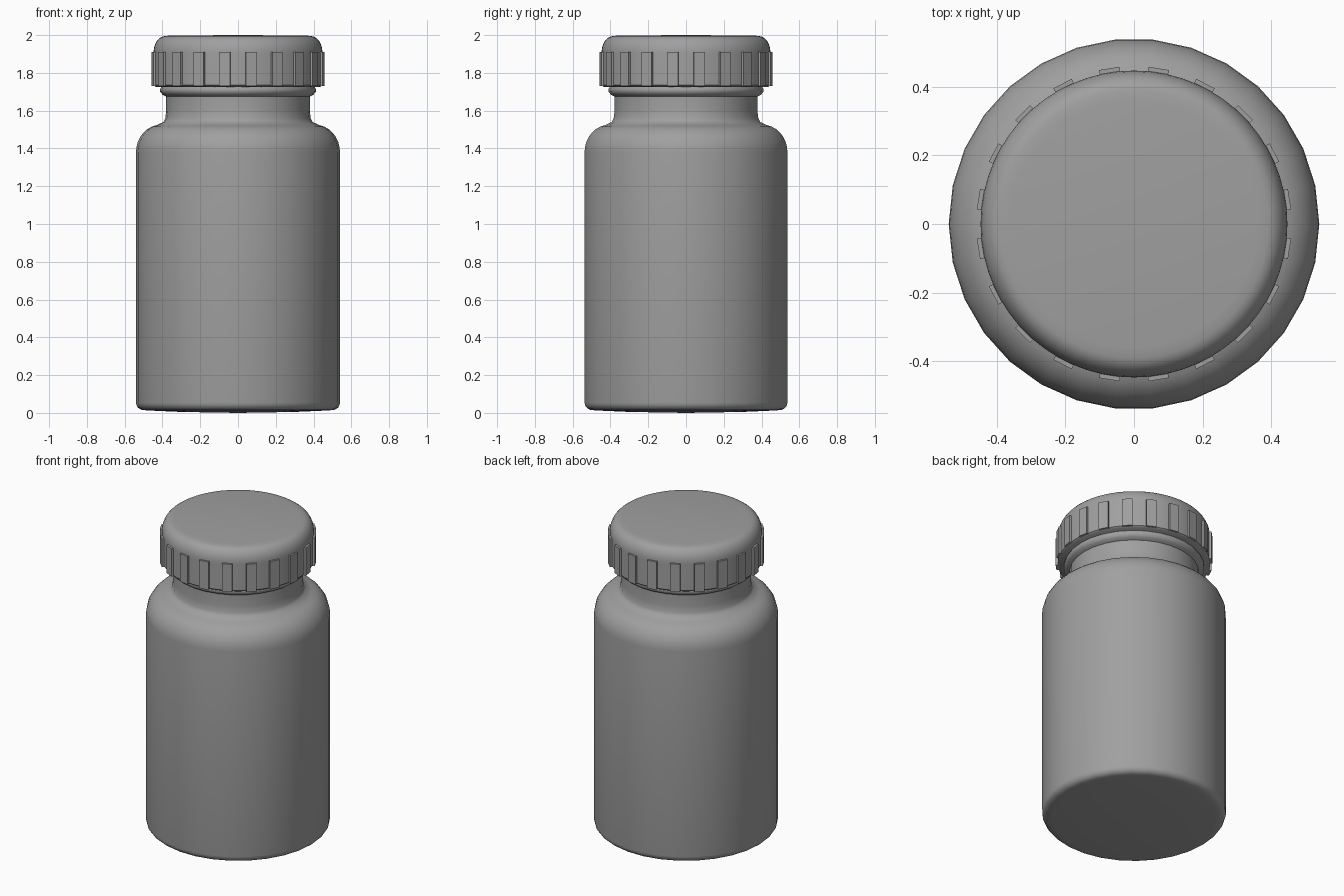
import bpy
import math
from mathutils import Matrix

if "Cube" in bpy.data.objects:
    bpy.data.objects.remove(bpy.data.objects["Cube"])

SIDES = 30
RIBS = 20


def make_material(name, value):
    mat = bpy.data.materials.new(name)
    mat.use_nodes = True
    color = (value, value, value, 1)
    mat.diffuse_color = color
    mat.node_tree.nodes["Principled BSDF"].inputs["Base Color"].default_value = color
    return mat


grey = make_material("plain grey", 0.35)


def finish(obj, angle):
    obj.data.materials.append(grey)
    bpy.ops.object.select_all(action="DESELECT")
    obj.select_set(True)
    bpy.context.view_layer.objects.active = obj
    bpy.ops.object.shade_smooth_by_angle(angle=math.radians(angle))


def lathe(name, profile, sides):
    """Spin a bottom-to-top (radius, height) profile; zero radius makes a pole."""
    verts, faces, rings = [], [], []
    for r, z in profile:
        count = sides if r > 0 else 1
        rings.append([len(verts) + i for i in range(count)])
        for i in range(count):
            a = math.tau * i / sides
            verts.append((r * math.cos(a), r * math.sin(a), z))
    for low, high in zip(rings, rings[1:]):
        for i in range(sides):
            j = (i + 1) % sides
            if len(low) == 1:
                faces.append((low[0], high[j], high[i]))
            elif len(high) == 1:
                faces.append((low[i], low[j], high[0]))
            else:
                faces.append((low[i], low[j], high[j], high[i]))
    mesh = bpy.data.meshes.new(name)
    mesh.from_pydata(verts, [], faces)
    obj = bpy.data.objects.new(name, mesh)
    bpy.context.collection.objects.link(obj)
    finish(obj, 40)
    return obj


def arc(cr, cz, rr, rz, start, end, steps):
    """Points of an elliptical arc, angles in degrees."""
    angles = [math.radians(start + (end - start) * i / steps) for i in range(steps + 1)]
    return [(cr + rr * math.cos(a), cz + rz * math.sin(a)) for a in angles]


# Bottle: slightly domed base, straight wall, round shoulder, neck and collar
body = [(0, 0), (0.3, 0.005), (0.48, 0.013)]
body += arc(0.5, 0.055, 0.04, 0.04, -80, 0, 4)
body += arc(0.41, 1.38, 0.13, 0.145, 0, 80, 7)
body += [(0.395, 1.54), (0.385, 1.56), (0.38, 1.6), (0.38, 1.675)]
body += [(0.4, 1.685), (0.412, 1.7), (0.412, 1.715), (0.4, 1.735), (0, 1.735)]
lathe("bottle", body, SIDES)

# Cap: straight skirt with a rounded top edge
cap = [(0, 1.725), (0.435, 1.725), (0.447, 1.735), (0.447, 1.9)]
cap += arc(0.385, 1.91, 0.062, 0.085, 5, 85, 6) + [(0.36, 1.998), (0, 2.0)]
lathe("cap", cap, SIDES * 2)

# Grip ribs around the cap skirt
for k in range(RIBS):
    bpy.ops.mesh.primitive_cube_add(size=1)
    rib = bpy.context.object
    rib.name = f"cap_rib_{k + 1}"
    turn = Matrix.Rotation(math.tau * (k + 0.5) / RIBS, 4, "Z")
    rib.data.transform(turn @ Matrix.Translation((0.448, 0, 1.82))
                       @ Matrix.Diagonal((0.022, 0.06, 0.18, 1)))
    finish(rib, 30)
